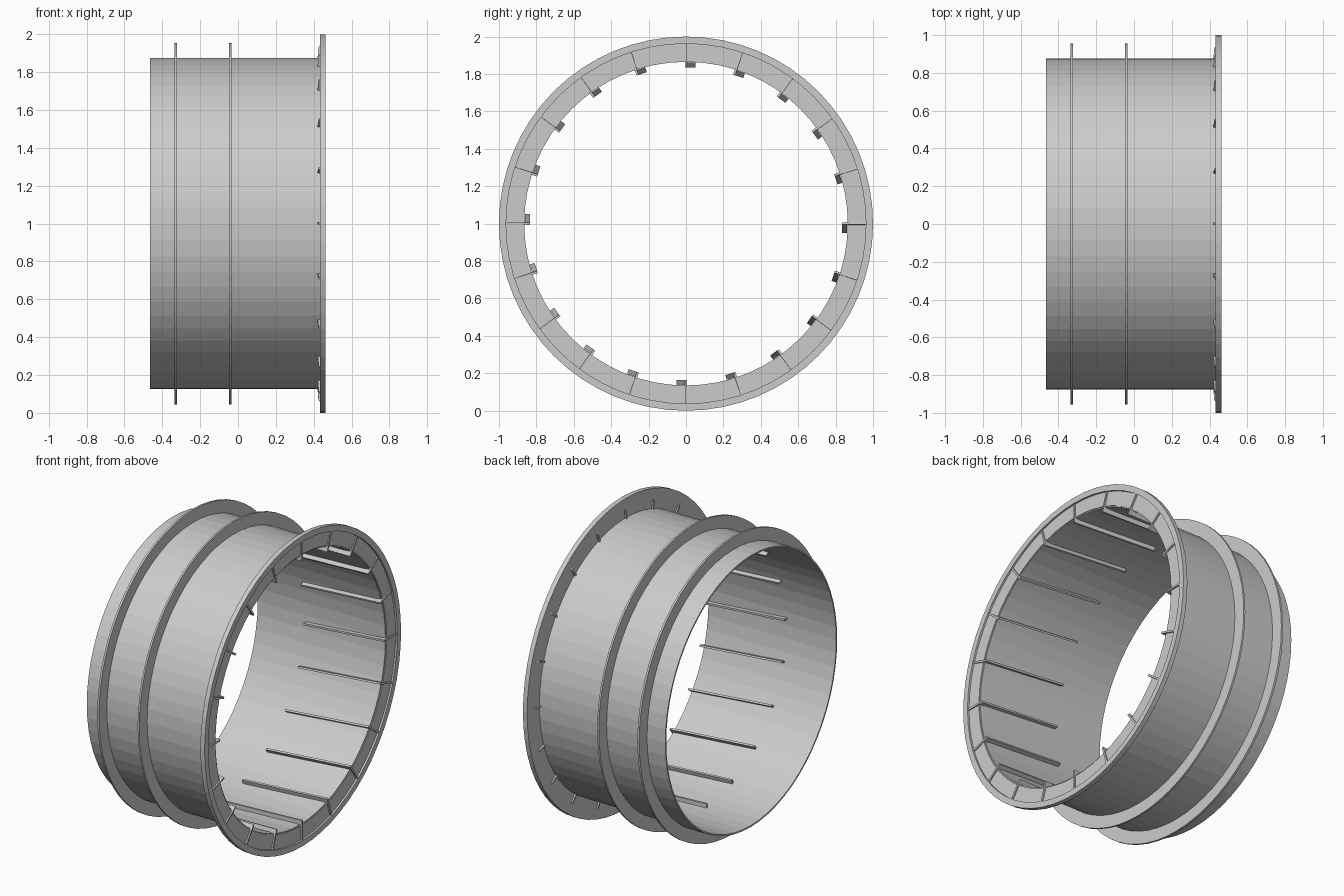
import bpy, bmesh, math
from mathutils import Matrix, Vector

cube = bpy.data.objects.get("Cube")
if cube:
    bpy.data.objects.remove(cube, do_unlink=True)

SEGMENTS = 64
BRACKETS = 20
AXIS_HEIGHT = 1.0


def finish(bm, name):
    bmesh.ops.recalc_face_normals(bm, faces=bm.faces)
    mesh = bpy.data.meshes.new(name)
    bm.to_mesh(mesh)
    bm.free()
    return mesh


def place(mesh, name, angle=0.0):
    obj = bpy.data.objects.new(name, mesh)
    obj.location.z = AXIS_HEIGHT
    obj.rotation_euler.x = angle
    bpy.context.collection.objects.link(obj)
    return obj


def lathe(name, profile):
    """Revolve a closed (x, radius) profile around the x axis."""
    bm = bmesh.new()
    verts = [bm.verts.new((x, 0, r)) for x, r in profile]
    edges = [bm.edges.new((verts[i - 1], verts[i])) for i in range(len(verts))]
    bmesh.ops.spin(bm, geom=verts + edges, cent=(0, 0, 0), axis=(1, 0, 0),
                   angle=math.tau, steps=SEGMENTS, use_merge=True)
    bmesh.ops.remove_doubles(bm, verts=bm.verts, dist=1e-5)
    return place(finish(bm, name), name)


def band(name, x0, x1, inner, outer):
    return lathe(name, [(x0, inner), (x1, inner), (x1, outer), (x0, outer)])


# Thin open drum and its two outer stiffening rings
band("drum_wall", -0.465, 0.445, 0.865, 0.875)
band("outer_ring", -0.335, -0.322, 0.87, 0.955)
band("middle_ring", -0.047, -0.035, 0.87, 0.955)

# End flange with a shallow recess inside its rim
lathe("end_flange", [(0.432, 0.872), (0.45, 0.872), (0.45, 0.962),
                     (0.462, 0.962), (0.462, 1.0), (0.432, 1.0)])

# Sheet bracket: a gusset on the flange and a long rib along the inner wall
outline = [(0.458, 0.96), (0.458, 0.835), (-0.12, 0.835), (-0.12, 0.862),
           (0.42, 0.862), (0.425, 0.93), (0.445, 0.96)]
THICKNESS = 0.012
SKEW = math.radians(4.5)

bm = bmesh.new()
sheet = bm.faces.new([bm.verts.new((x, -THICKNESS / 2, r)) for x, r in outline])
extruded = bmesh.ops.extrude_face_region(bm, geom=[sheet])["geom"]
bmesh.ops.translate(bm, vec=(0, THICKNESS, 0),
                    verts=[v for v in extruded if isinstance(v, bmesh.types.BMVert)])
pivot = Vector((0.45, 0, 0))
bmesh.ops.rotate(bm, cent=pivot, matrix=Matrix.Rotation(-SKEW, 3, 'Z'), verts=bm.verts)
bracket_mesh = finish(bm, "inner_bracket")

for i in range(BRACKETS):
    place(bracket_mesh, f"inner_bracket_{i + 1}", math.tau * i / BRACKETS)
